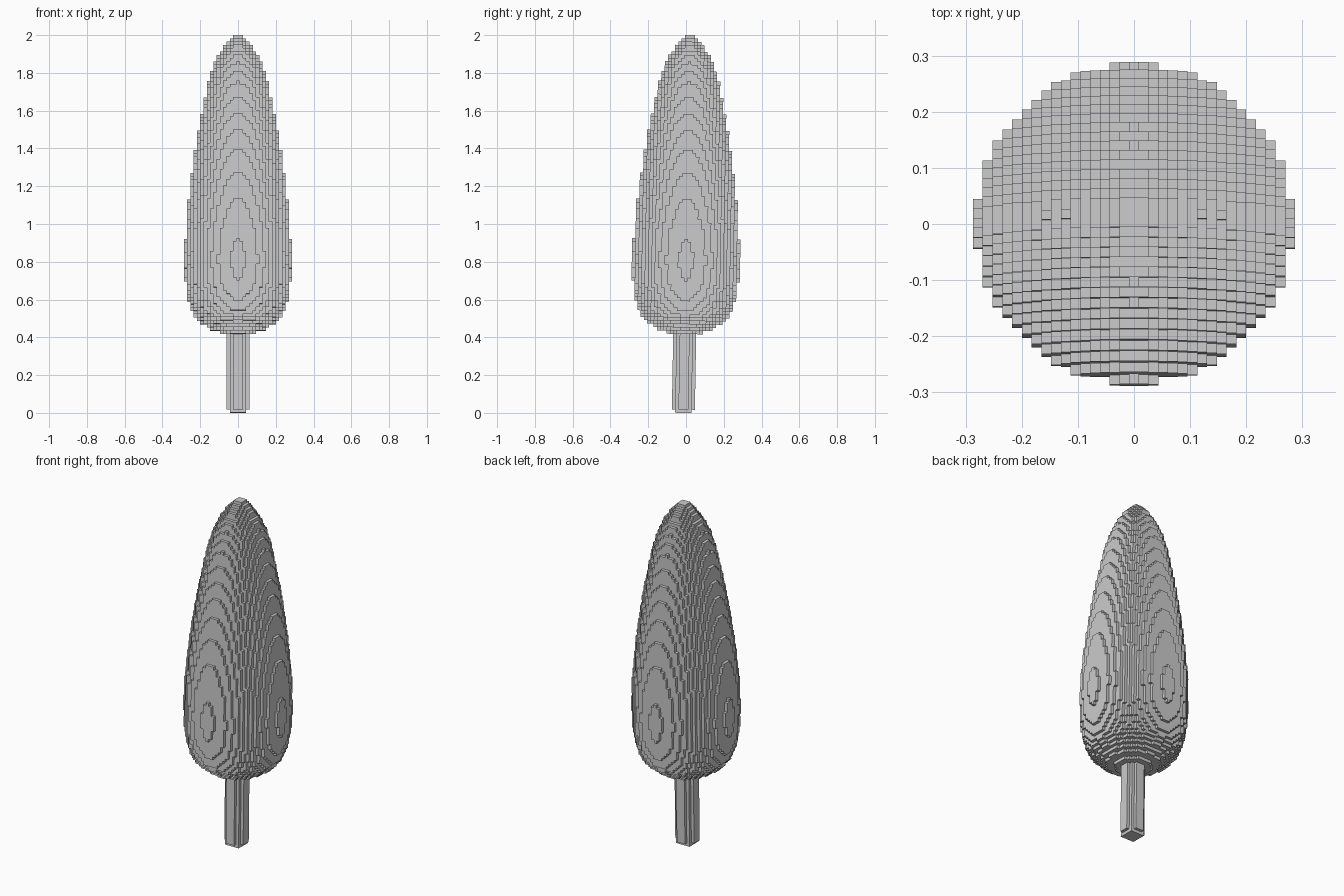
import bpy, bmesh, math
from mathutils import Matrix, Vector

if "Cube" in bpy.data.objects:
    bpy.data.objects.remove(bpy.data.objects["Cube"])

S = 2.0 / 115          # voxel size
TILT = -math.radians(1.0)

# (height, radius in voxels) profiles of the two round parts
TRUNK = [(0.0, 2.9), (0.017, 2.9), (0.018, 3.25), (0.6, 3.25)]
CROWN = [(0.418, 4.2), (0.44, 7.8), (0.477, 11), (0.51, 13), (0.54, 14), (0.593, 15),
         (0.69, 16), (0.81, 16.2), (0.93, 16), (1.135, 15), (1.27, 14), (1.395, 13),
         (1.50, 12), (1.59, 11), (1.675, 10), (1.75, 9), (1.81, 8), (1.855, 7),
         (1.89, 6), (1.92, 5), (1.945, 4), (1.967, 3), (1.982, 2), (2.0, 1.42)]


def radius(profile, z):
    for (z0, r0), (z1, r1) in zip(profile, profile[1:]):
        if z0 <= z <= z1:
            return r0 + (r1 - r0) * (z - z0) / (z1 - z0)
    return -1


def voxels(profile, first, last):
    cells = set()
    for k in range(first, last):
        r = radius(profile, (k + 0.5) * S)
        n = int(max(r, 0))
        for i in range(-n, n + 1):
            for j in range(-n, n + 1):
                if math.hypot(i, j) <= r:
                    cells.add((i, j, k))
    return cells


def build(name, cells, solid):
    """Mesh only the voxel faces that touch open air."""
    bm = bmesh.new()
    cache = {}

    def vert(p):
        if p not in cache:
            cache[p] = bm.verts.new(((p[0] - 0.5) * S, (p[1] - 0.5) * S, p[2] * S))
        return cache[p]

    for c in sorted(cells):
        for axis in range(3):
            for side in (0, 1):
                n = list(c)
                n[axis] += 2 * side - 1
                if tuple(n) in solid:
                    continue
                a, b = (axis + 1) % 3, (axis + 2) % 3
                quad = []
                for u, v in ((0, 0), (1, 0), (1, 1), (0, 1)):
                    p = list(c)
                    p[axis] += side
                    p[a] += u
                    p[b] += v
                    quad.append(vert(tuple(p)))
                bm.faces.new(quad if side else quad[::-1])
    # the whole tree leans back very slightly around its widest level
    pivot = Vector((0, 0, 0.81))
    bm.transform(Matrix.Translation(pivot) @ Matrix.Rotation(TILT, 4, 'X') @ Matrix.Translation(-pivot))
    mesh = bpy.data.meshes.new(name)
    bm.to_mesh(mesh)
    bm.free()
    obj = bpy.data.objects.new(name, mesh)
    bpy.context.collection.objects.link(obj)
    return obj


# Crown and trunk
crown = voxels(CROWN, 24, 115)
trunk = voxels(TRUNK, 0, 24)
build("tree_crown", crown, crown | trunk)
build("tree_trunk", trunk, crown | trunk)
